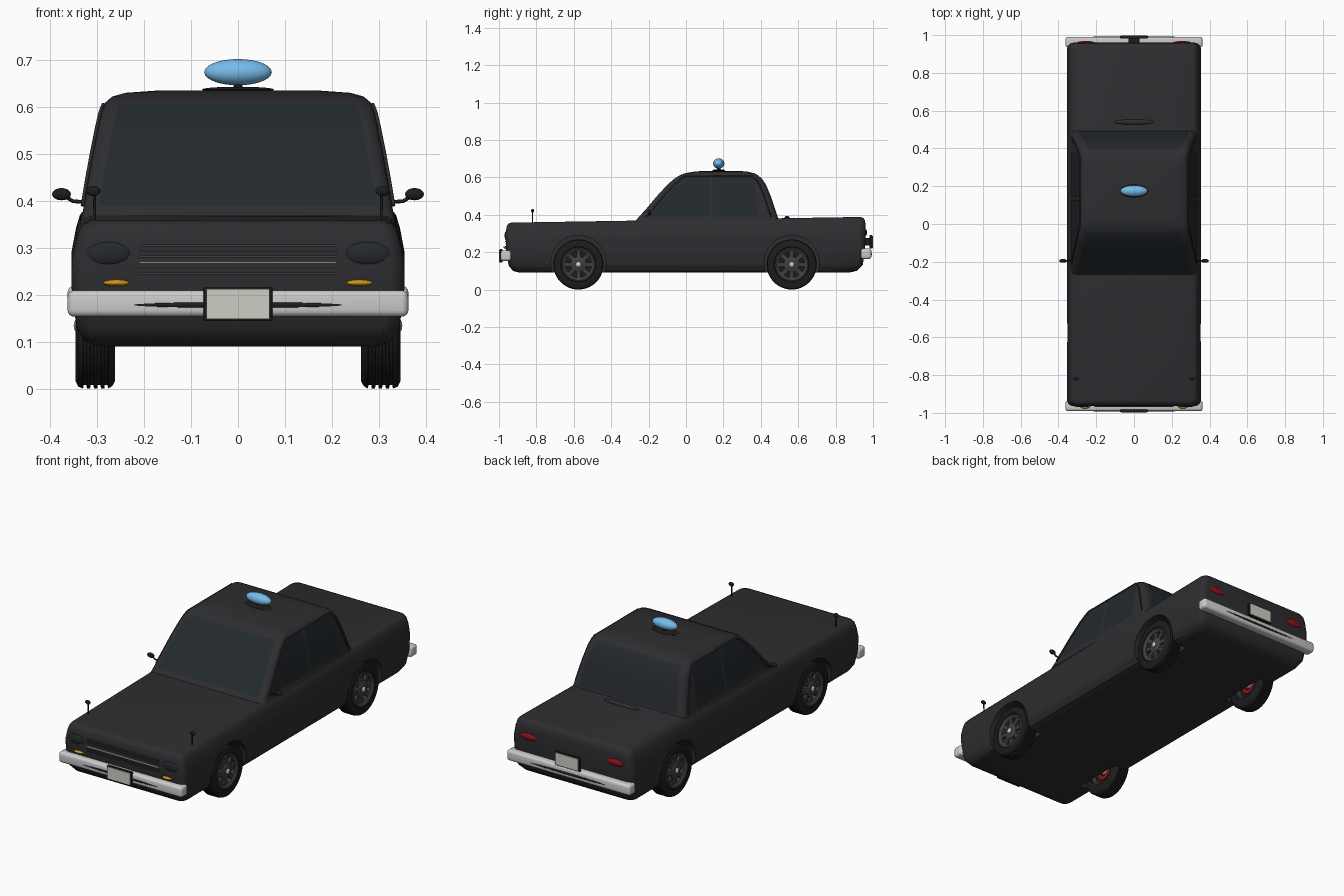
import bpy, bmesh, math
from mathutils import Matrix, Vector

if "Cube" in bpy.data.objects:
    bpy.data.objects.remove(bpy.data.objects["Cube"])

def mat(name, r, g, b):
    m = bpy.data.materials.new(name)
    m.diffuse_color = (r, g, b, 1)
    m.use_nodes = True
    m.node_tree.nodes["Principled BSDF"].inputs["Base Color"].default_value = m.diffuse_color
    return m

PAINT = mat("paint", .027, .027, .030)
GLASS = mat("glass", .017, .022, .026)
BLACK = mat("black", .012, .012, .012)
RIM = mat("rim", .05, .05, .055)
CHROME = mat("chrome", .6, .6, .6)
PLATE = mat("plate", .62, .62, .56)
AMBER = mat("amber", .6, .3, .01)
RED = mat("red", .3, .005, .008)
BLUE = mat("blue", .18, .50, .82)

def finish(name, bm, m, angle=40):
    bmesh.ops.recalc_face_normals(bm, faces=bm.faces)
    me = bpy.data.meshes.new(name)
    bm.to_mesh(me)
    bm.free()
    ob = bpy.data.objects.new(name, me)
    bpy.context.collection.objects.link(ob)
    me.materials.append(m)
    smooth(ob, angle)
    return ob

def smooth(ob, angle=40):
    bpy.ops.object.select_all(action='DESELECT')
    ob.select_set(True)
    bpy.context.view_layer.objects.active = ob
    bpy.ops.object.shade_smooth_by_angle(angle=math.radians(angle))

def bridge(bm, rings, closed=False):
    n = len(rings[0])
    for a, b in zip(rings, rings[1:] + rings[:1] if closed else rings[1:]):
        for i in range(n):
            j = (i + 1) % n
            bm.faces.new((a[i], a[j], b[j], b[i]))

def stack(name, levels, m, rad, tilt=0):
    """Loft of rounded rectangles; each level is (z, front y, back y, half width)."""
    bm, rings = bmesh.new(), []
    for z, y0, y1, w in levels:
        ring = []
        for k, (cx, cy) in enumerate(((w, y1), (-w, y1), (-w, y0), (w, y0))):
            c = Vector((cx - math.copysign(rad, cx), cy + (rad if k > 1 else -rad)))
            for s in range(6):
                a = math.pi / 2 * (k + s / 5)
                x, y = c.x + rad * math.cos(a), c.y + rad * math.sin(a)
                ring.append(bm.verts.new((x, y, z + tilt * y * (z - .09) / .28)))
        rings.append(ring)
    bridge(bm, rings)
    bm.faces.new(rings[0])
    bm.faces.new(rings[-1])
    return finish(name, bm, m)

def box(name, c, size, m, bevel=0):
    bm = bmesh.new()
    bmesh.ops.create_cube(bm, size=1, matrix=Matrix.Translation(c) @ Matrix.Diagonal((*size, 1)))
    if bevel:
        bmesh.ops.bevel(bm, geom=bm.edges[:], offset=bevel, segments=4, profile=.5, affect='EDGES')
    return finish(name, bm, m)

def ball(name, c, r, m):
    bm = bmesh.new()
    bmesh.ops.create_uvsphere(bm, u_segments=28, v_segments=14, radius=1,
                              matrix=Matrix.Translation(c) @ Matrix.Diagonal((*r, 1)))
    return finish(name, bm, m)

def lathe(name, prof, c, m, side=1, n=48):
    """Spin an (x outward, radius) closed profile about the axle."""
    bm = bmesh.new()
    rings = [[bm.verts.new((c[0] + side * x, c[1] + r * math.cos(t), c[2] + r * math.sin(t)))
              for x, r in prof] for t in (2 * math.pi * i / n for i in range(n))]
    bridge(bm, rings, True)
    return finish(name, bm, m, 35)

def tube(name, pts, r, m):
    cu = bpy.data.curves.new(name, 'CURVE')
    cu.dimensions, cu.bevel_depth, cu.bevel_resolution = '3D', r, 2
    cu.use_fill_caps = True
    sp = cu.splines.new('POLY')
    sp.points.add(len(pts) - 1)
    for p, q in zip(sp.points, pts):
        p.co = (*q, 1)
    cu.materials.append(m)
    ob = bpy.data.objects.new(name, cu)
    bpy.context.collection.objects.link(ob)

def panel(name, rows, m):
    bm = bmesh.new()
    vs = [[bm.verts.new(p) for p in r] for r in rows]
    for a, b in zip(vs, vs[1:]):
        bm.faces.new((a[0], a[1], b[1], b[0]))
    return finish(name, bm, m)

# body shell with wheel arches cut out
body = stack("body", [(.09, -.89, .87, .295), (.10, -.925, .915, .325), (.13, -.948, .945, .343),
                      (.20, -.961, .957, .354), (.28, -.964, .960, .355), (.33, -.962, .960, .345),
                      (.355, -.958, .957, .337), (.367, -.95, .949, .328), (.373, -.935, .935, .315)],
             PAINT, .035, .016)
AXLES = (-.575, .565)
bm = bmesh.new()
for s in (-1, 1):
    for y in AXLES:
        bmesh.ops.create_cone(bm, cap_ends=True, segments=48, radius1=.147, radius2=.147, depth=.18,
                              matrix=Matrix.Translation((s * .335, y, .143)) @ Matrix.Rotation(math.pi / 2, 4, 'Y'))
cutter = finish("arch_cutter", bm, BLACK)
cutter.hide_render = True
mod = body.modifiers.new("arches", 'BOOLEAN')
mod.operation, mod.object, mod.solver = 'DIFFERENCE', cutter, 'EXACT'
bpy.context.view_layer.objects.active = body
bpy.ops.object.modifier_apply(modifier="arches")
bpy.data.objects.remove(cutter)
smooth(body)

# cabin
CABIN = [(.36, -.275, .502, .335), (.385, -.255, .492, .329), (.44, -.205, .473, .320), (.50, -.155, .453, .309),
         (.56, -.100, .428, .297), (.59, -.066, .408, .290), (.61, -.035, .387, .282),
         (.622, -.005, .365, .268), (.630, .04, .33, .24), (.635, .10, .28, .17)]
stack("cabin", CABIN, PAINT, .03)

def cab(z, k):
    for a, b in zip(CABIN, CABIN[1:]):
        if a[0] <= z <= b[0]:
            return a[k] + (b[k] - a[k]) * (z - a[0]) / (b[0] - a[0])

# windows
Z = (.39, .44, .50, .56, .59, .605)
E = .003
panel("windscreen", [[(s * (cab(z, 3) - .032), cab(z, 1) - E, z) for s in (-1, 1)] for z in Z], GLASS)
panel("rear_window", [[(s * (cab(z, 3) - .04), cab(z, 2) + E, z) for s in (-1, 1)] for z in Z], GLASS)
for s in (-1, 1):
    def edge(y, z):
        return (s * (cab(z, 3) + E), y, z)
    panel("front_side_window", [[edge(cab(z, 1) + .05, z), edge(.125, z)] for z in Z], GLASS)
    panel("rear_side_window", [[edge(.142, z), edge(cab(z, 2) - .11 + .3 * (z - .39) ** 1, z)] for z in Z], GLASS)
    rail = [edge(cab(z, 1) + .035, z) for z in Z] + [edge(cab(z, 2) - .035, z) for z in Z[::-1]]
    tube("gutter_rail", rail, .004, PAINT)

# wheels
TYRE = [(.262, .085), (.262, .118), (.268, .129)]
for g in (.281, .296, .311, .326):
    TYRE += [(g - .004, .134), (g - .003, .126), (g + .003, .126), (g + .004, .134)]
TYRE += [(.340, .130), (.346, .118), (.345, .095), (.338, .086)]
for s in (-1, 1):
    for y in AXLES:
        c = (0, y, .134)
        lathe("tyre", TYRE, c, BLACK, s)
        lathe("rim_ring", [(.27, .088), (.341, .092), (.344, .085), (.335, .07), (.27, .08)], c, RIM, s)
        lathe("rim_hub", [(.318, .001), (.318, .042), (.335, .042), (.342, .03), (.342, .001)], c, RIM, s)
        lathe("brake_disc", [(.29, .001), (.29, .07), (.30, .07), (.30, .001)], c, BLACK, s)
        lathe("brake_ring", [(.284, .03), (.284, .05), (.291, .05), (.291, .03)], c, RED, s)
        lathe("axle_stub", [(.23, .001), (.23, .022), (.32, .022), (.32, .001)], c, CHROME, s, 16)
        ball("hub_cap", (s * .343, y, .134), (.007, .014, .014), CHROME)
        bm = bmesh.new()
        for i in range(8):
            M = Matrix.Translation((s * .327, y, .134)) @ Matrix.Rotation(i * math.pi / 4, 4, 'X')
            bmesh.ops.create_cube(bm, size=1, matrix=M @ Matrix.Translation((0, 0, .058)) @ Matrix.Diagonal((.014, .022, .042, 1)))
        finish("rim_spokes", bm, RIM)

# bumpers and plates at both ends
for name, d, z, pz in (("front", -1, .181, .180), ("rear", 1, .191, .255)):
    box(name + "_bumper", (0, d * .963, z), (.726, .056, .056), CHROME, .014)
    ball(name + "_bumper_slot", (0, d * .988, z - .003), (.26, .006, .007), BLACK)
    box(name + "_plate_frame", (0, d * .989, pz), (.146, .014, .073), BLACK, .003)
    box(name + "_plate", (0, d * .994, pz), (.134, .012, .063), PLATE)
box("rear_plate_mount", (0, .97, .255), (.06, .03, .04), BLACK)

# grille bars
for i in range(6):
    box("grille_bar", (0, -.965, .245 + i * .012), (.42, .008, .004), CHROME if i == 2 else RIM)

# lamps and mirrors
for s in (-1, 1):
    ball("headlamp", (s * .276, -.960, .288), (.048, .010, .025), GLASS)
    ball("indicator", (s * .259, -.963, .225), (.028, .014, .007), AMBER)
    ball("tail_lamp", (s * .255, .957, .305), (.05, .012, .018), RED)
    tube("fender_mirror_stalk", [(s * .305, -.82, .355), (s * .306, -.82, .42)], .003, BLACK)
    ball("fender_mirror", (s * .308, -.82, .421), (.015, .008, .011), BLACK)
    tube("door_mirror_stalk", [(s * .32, -.195, .397), (s * .352, -.195, .399), (s * .372, -.195, .412)], .004, BLACK)
    ball("door_mirror", (s * .376, -.195, .414), (.020, .010, .013), BLACK)

# boot handle and roof light
ball("boot_handle", (0, .54, .384), (.105, .014, .010), PAINT)
ball("roof_light_base", (0, .175, .637), (.077, .034, .006), BLACK)
tube("roof_light_stem", [(0, .175, .635), (0, .175, .66)], .01, BLACK)
ball("roof_light", (0, .175, .674), (.072, .030, .028), BLUE)
